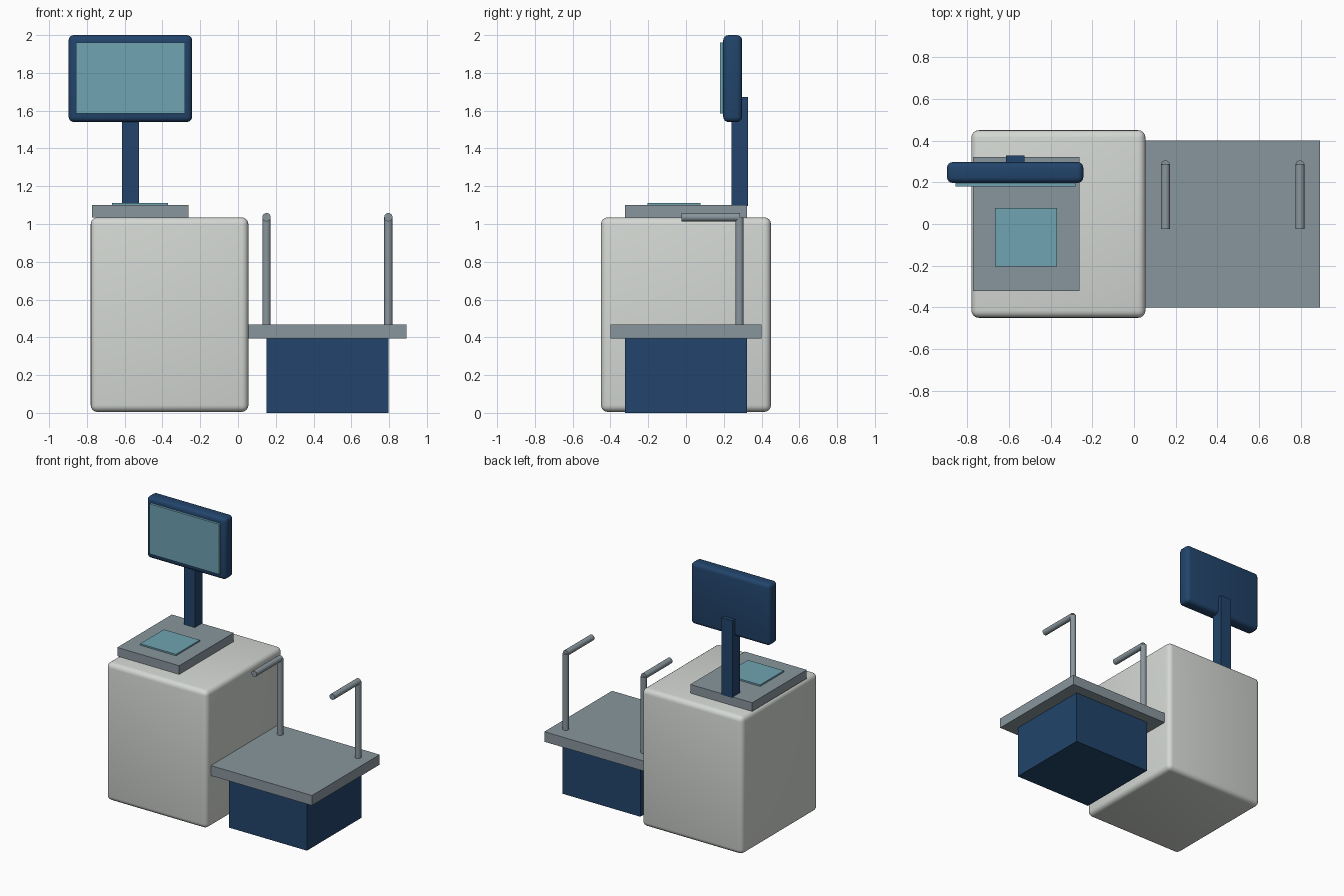
import bpy, math

if "Cube" in bpy.data.objects:
    bpy.data.objects.remove(bpy.data.objects["Cube"])


def material(name, srgb):
    m = bpy.data.materials.new(name)
    lin = [((c / 255 + 0.055) / 1.055) ** 2.4 for c in srgb]
    m.diffuse_color = (*lin, 1)
    m.use_nodes = True
    m.node_tree.nodes["Principled BSDF"].inputs["Base Color"].default_value = m.diffuse_color
    return m


WHITE = material("off_white", (212, 216, 211))
NAVY = material("navy", (34, 68, 107))
GREY = material("steel_grey", (137, 150, 157))
TEAL = material("glass_teal", (110, 163, 178))


def box(name, x, y, z, mat, bevel=0):
    """Box from (min, max) ranges on each axis, with optional rounded edges."""
    bpy.ops.mesh.primitive_cube_add(size=1, location=[sum(r) / 2 for r in (x, y, z)])
    o = bpy.context.object
    o.name = name
    o.scale = [r[1] - r[0] for r in (x, y, z)]
    bpy.ops.object.transform_apply(location=False, rotation=False, scale=True)
    o.data.materials.append(mat)
    if bevel:
        b = o.modifiers.new("rounded_edges", 'BEVEL')
        b.width, b.segments = bevel, 4
        bpy.ops.object.modifier_apply(modifier=b.name)
        bpy.ops.object.shade_smooth_by_angle(angle=math.radians(35))
    return o


def rod(name, location, length, mat, radius=0.022, tilt=0):
    bpy.ops.mesh.primitive_cylinder_add(vertices=24, radius=radius, depth=length,
                                        location=location, rotation=(tilt, 0, 0))
    o = bpy.context.object
    o.name = name
    o.data.materials.append(mat)
    bpy.ops.object.shade_smooth_by_angle(angle=math.radians(35))


# Main cabinet
box("cabinet", (-0.78, 0.055), (-0.45, 0.45), (0.005, 1.035), WHITE, 0.036)

# Scanner unit on the cabinet
box("scanner_base", (-0.773, -0.261), (-0.322, 0.322), (1.035, 1.1), GREY)
box("scanner_glass", (-0.667, -0.37), (-0.204, 0.077), (1.098, 1.111), TEAL)

# Monitor on its post
box("monitor_post", (-0.613, -0.525), (0.24, 0.328), (1.095, 1.672), NAVY)
box("monitor_housing", (-0.897, -0.243), (0.197, 0.297), (1.54, 2.0), NAVY, 0.028)
box("monitor_screen", (-0.857, -0.281), (0.179, 0.2), (1.586, 1.96), TEAL)

# Bagging area
box("bagging_base", (0.152, 0.796), (-0.322, 0.322), (0.0, 0.395), NAVY)
box("bagging_platform", (0.055, 0.892), (-0.4, 0.4), (0.393, 0.468), GREY)

# Bag holders: upright with a forward arm
for side, x in (("left", 0.151), ("right", 0.796)):
    rod(side + "_upright", (x, 0.283, 0.75), 0.57, GREY)
    rod(side + "_arm", (x, 0.13, 1.036), 0.31, GREY, tilt=math.pi / 2)
